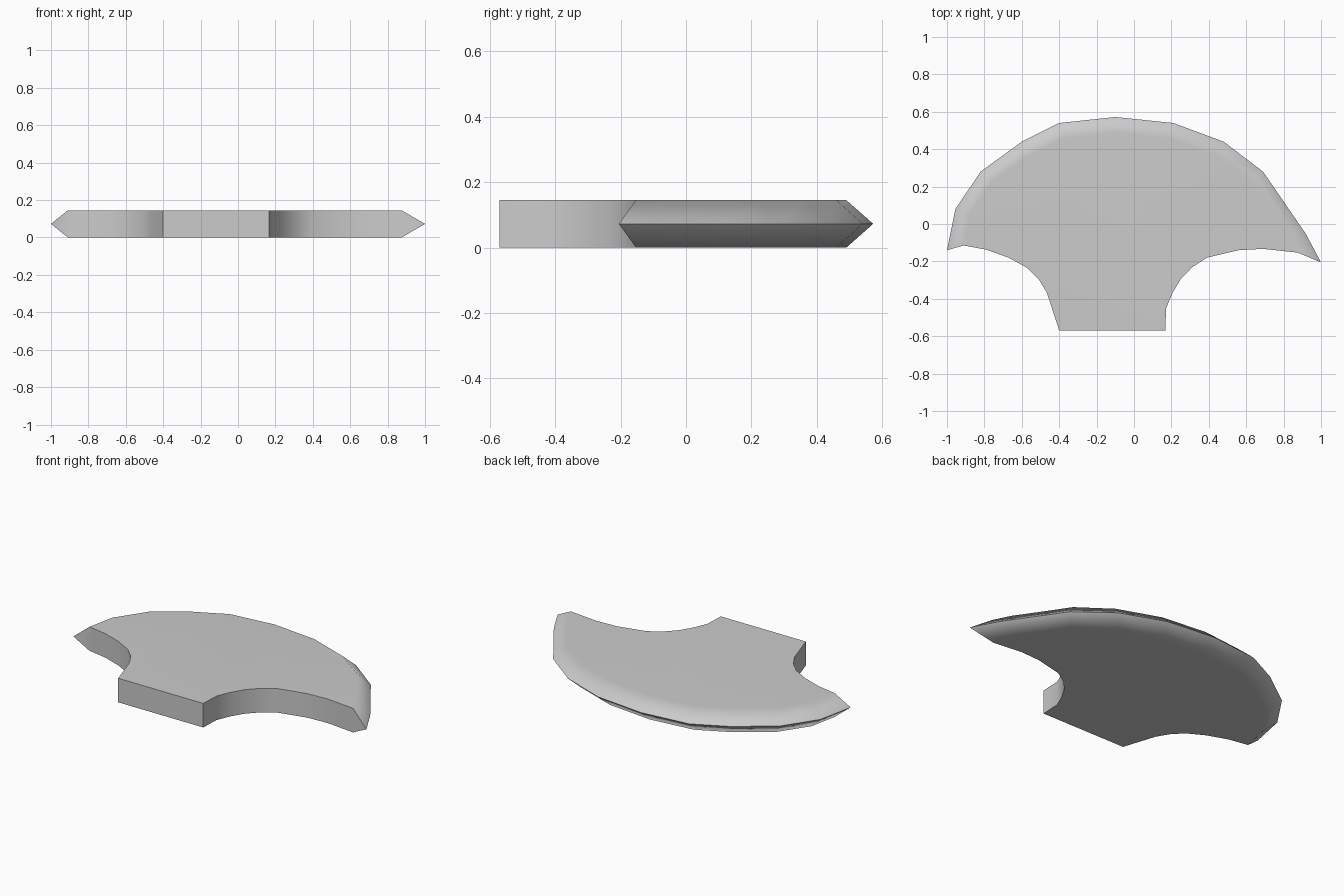
import bpy, bmesh, math

if "Cube" in bpy.data.objects:
    bpy.data.objects.remove(bpy.data.objects["Cube"])

T = 0.145  # plate thickness

# Cutting edge at mid height, left tip to right tip
edge = [(-1, -.14), (-.955, .08), (-.82, .28), (-.6, .44), (-.4, .54), (-.1, .572),
        (.21, .54), (.48, .44), (.69, .28), (.80, .12), (.917, -.05), (1, -.205)]
# Where the sharpened bevel meets the flat sides
flat = [(-.91, -.115), (-.875, .055), (-.757, .23), (-.56, .368), (-.375, .46), (-.1, .49),
        (.185, .46), (.44, .368), (.63, .232), (.725, .09), (.825, -.055), (.875, -.153)]
# Right notch, butt end and left notch
neck = [(.69, -.133), (.56, -.14), (.39, -.18), (.31, -.232), (.25, -.295), (.205, -.37),
        (.172, -.45), (.167, -.57), (-.4, -.57), (-.465, -.37), (-.51, -.295),
        (-.57, -.235), (-.67, -.18), (-.79, -.137)]

bm = bmesh.new()


def ring(points, z):
    return [bm.verts.new((x, y, z)) for x, y in points]


top = ring(flat + neck, T)
bottom = ring(flat + neck, 0)
rim = ring(edge, T / 2)
n, m = len(top), len(rim)

# Flat sides
bm.faces.new(top)
bm.faces.new(bottom)
# Double bevel forming the cutting edge
for side in (top, bottom):
    for i in range(m - 1):
        bm.faces.new((side[i], side[i + 1], rim[i + 1], rim[i]))
# Pointed tips
for i in (0, m - 1):
    bm.faces.new((top[i], rim[i], bottom[i]))
# Notch and butt walls
for i in range(m - 1, n):
    j = (i + 1) % n
    bm.faces.new((top[i], top[j], bottom[j], bottom[i]))
bmesh.ops.recalc_face_normals(bm, faces=bm.faces)

mesh = bpy.data.meshes.new("axe_blade")
bm.to_mesh(mesh)
bm.free()
blade = bpy.data.objects.new("axe_blade", mesh)
bpy.context.collection.objects.link(blade)

# Soft bevel transition, crisp cutting edge and walls
bpy.context.view_layer.objects.active = blade
blade.select_set(True)
bpy.ops.object.shade_smooth_by_angle(angle=math.radians(55))
weighted = blade.modifiers.new("flat_sides", 'WEIGHTED_NORMAL')
weighted.keep_sharp = True
